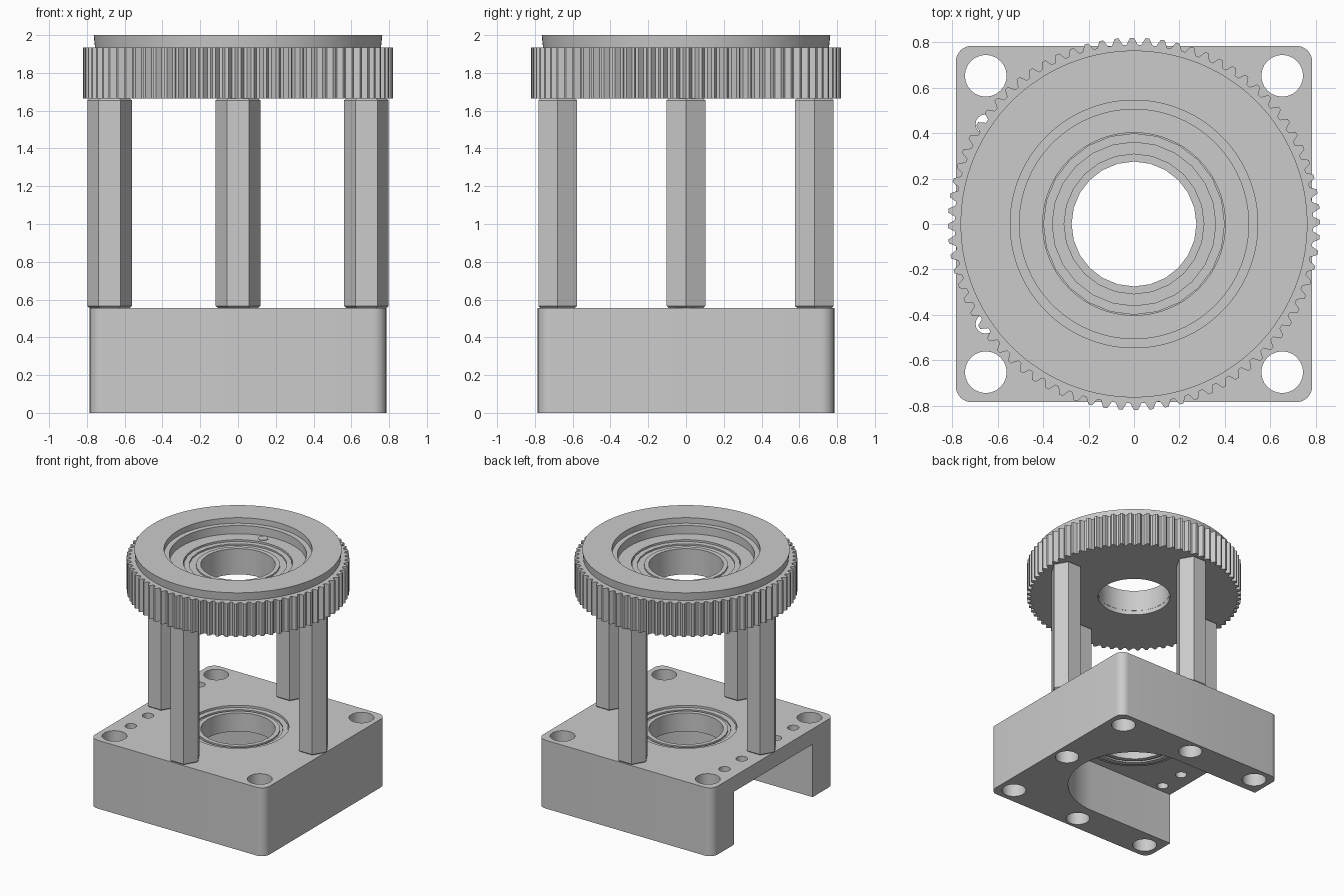
import bpy, bmesh, math
from math import pi, cos, sin

if "Cube" in bpy.data.objects:
    bpy.data.objects.remove(bpy.data.objects["Cube"])

def finish(name, bm, smooth=None):
    bmesh.ops.recalc_face_normals(bm, faces=bm.faces)
    me = bpy.data.meshes.new(name)
    bm.to_mesh(me)
    bm.free()
    ob = bpy.data.objects.new(name, me)
    bpy.context.collection.objects.link(ob)
    if smooth:
        smooth_edges(ob, smooth)
    return ob

def activate(ob):
    bpy.ops.object.select_all(action='DESELECT')
    ob.select_set(True)
    bpy.context.view_layer.objects.active = ob

def smooth_edges(ob, deg):
    activate(ob)
    bpy.ops.object.shade_smooth_by_angle(angle=math.radians(deg))

def arc(x, y, r, a0, a1, n):
    return [(x + r * cos(a0 + (a1 - a0) * i / n), y + r * sin(a0 + (a1 - a0) * i / n))
            for i in range(n + 1)]

def circle(x, y, r, n=24):
    return arc(x, y, r, 0, 2 * pi, n)[:-1]

def prism(name, pts, z0, z1, smooth=None):
    bm = bmesh.new()
    lo = [bm.verts.new((x, y, z0)) for x, y in pts]
    hi = [bm.verts.new((x, y, z1)) for x, y in pts]
    bm.faces.new(lo)
    bm.faces.new(hi)
    n = len(pts)
    for i in range(n):
        bm.faces.new((lo[i], lo[(i + 1) % n], hi[(i + 1) % n], hi[i]))
    return finish(name, bm, smooth)

def lathe(name, profile, n, wave=None, smooth=30):
    """Closed (r, z) profile spun round z; r of None follows the wave function."""
    bm = bmesh.new()
    rings = []
    for i in range(n):
        a = 2 * pi * i / n
        rings.append([bm.verts.new(((r or wave(i)) * cos(a), (r or wave(i)) * sin(a), z))
                      for r, z in profile])
    m = len(profile)
    for i in range(n):
        p, q = rings[i], rings[(i + 1) % n]
        for j in range(m):
            bm.faces.new((p[j], q[j], q[(j + 1) % m], p[(j + 1) % m]))
    return finish(name, bm, smooth)

def cut(ob, pts, z0, z1):
    cutter = prism("cutter", pts, z0, z1)
    cutter.hide_render = True
    mod = ob.modifiers.new("cut", 'BOOLEAN')
    mod.operation, mod.solver, mod.object = 'DIFFERENCE', 'EXACT', cutter
    activate(ob)
    bpy.ops.object.modifier_apply(modifier=mod.name)
    bpy.data.objects.remove(cutter)

# Base block with rounded upright corners
H, R, TOP, ROOF = 0.785, 0.07, 0.555, 0.43
outline = []
for k, (sx, sy) in enumerate([(1, 1), (-1, 1), (-1, -1), (1, -1)]):
    outline += arc(sx * (H - R), sy * (H - R), R, k * pi / 2, (k + 1) * pi / 2, 8)
base = prism("base_block", outline, 0, TOP)

# Round-ended slot under the base, open to the left side
W = 0.505
cut(base, [(-1, W), (-1, -W)] + arc(0, 0, W, -pi / 2, pi / 2, 32), -0.1, ROOF)

# Corner holes, screw holes under the posts, small row holes, bearing seat
for sx in (1, -1):
    for sy in (1, -1):
        cut(base, circle(sx * 0.653, sy * 0.653, 0.092), -0.1, 0.7)
for x, y in [(0, 0.67), (0, -0.67), (0.67, 0)]:
    cut(base, circle(x, y, 0.09), -0.1, ROOF)
for y in (-0.44, -0.22, 0.22, 0.44):
    cut(base, circle(-0.655, y, 0.043, 16), 0.3, 0.7)
cut(base, circle(0, 0, 0.375, 48), 0.3, 0.7)
smooth_edges(base, 30)

# Ring bearings in base and wheel
def bearing(name, ro, z0, z1):
    g0, g1 = 0.31, ro - 0.04
    d = 0.012
    lathe(name, [(0.275, z0), (g0, z0), (g0, z0 + d), (g1, z0 + d), (g1, z0), (ro, z0),
                 (ro, z1), (g1, z1), (g1, z1 - d), (g0, z1 - d), (g0, z1), (0.275, z1)], 24)

bearing("base_bearing", 0.372, 0.39, 0.54)
lathe("base_bearing_flange", [(0.365, 0.40), (0.404, 0.40), (0.404, ROOF), (0.365, ROOF)], 48)
bearing("wheel_bearing", 0.40, 1.70, 1.875)

# Hexagonal posts with slightly chamfered ends
for label, x, y in [("front", 0, -0.68), ("back", 0, 0.68), ("left", -0.68, 0), ("right", 0.68, 0)]:
    post = lathe(label + "_post", [(0.001, TOP), (0.105, TOP), (0.118, TOP + 0.01),
                                   (0.118, 1.655), (0.105, 1.665), (0.001, 1.665)], 6, smooth=None)
    post.location = (x, y, 0)

# Toothed wheel: rim follows the teeth, stepped recess on top
TEETH = 76
wave = lambda i: (0.82, 0.82, 0.79, 0.79)[i % 4]
lathe("toothed_wheel", [(0.275, 1.665), (None, 1.665), (None, 1.935), (0.757, 1.935), (0.764, 2.0),
                        (0.545, 2.0), (0.545, 1.955), (0.505, 1.955), (0.505, 1.888),
                        (0.402, 1.888), (0.402, 1.70), (0.275, 1.70)],
      TEETH * 4, wave, smooth=25)

# Small pin on the recess floor
prism("index_pin", circle(-0.09, 0.45, 0.037, 20), 1.87, 1.893, 30)
